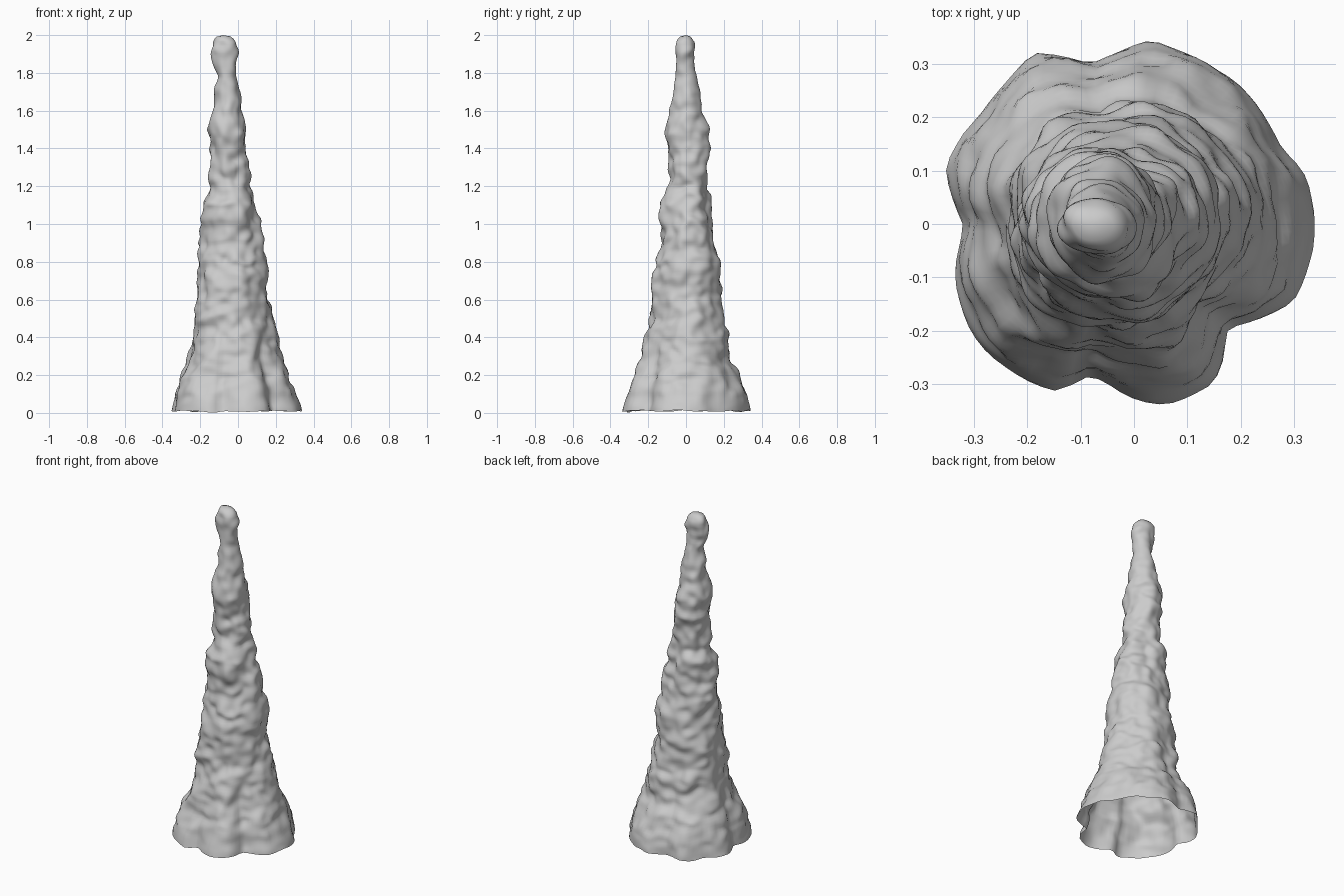
import bpy, bmesh, math
from mathutils import Vector, noise

if "Cube" in bpy.data.objects:
    bpy.data.objects.remove(bpy.data.objects["Cube"])

# Silhouette: z, left x, right x, front y, back y
PROFILE = [
    (0.01, -.345, .34, -.335, .335), (0.1, -.33, .315, -.31, .325), (0.2, -.30, .27, -.27, .28),
    (0.3, -.26, .23, -.235, .235), (0.4, -.235, .21, -.215, .225), (0.5, -.225, .18, -.195, .20),
    (0.6, -.23, .17, -.18, .19), (0.7, -.21, .165, -.175, .185), (0.8, -.205, .15, -.155, .17),
    (0.9, -.20, .135, -.125, .155), (1.0, -.195, .12, -.13, .14), (1.1, -.185, .09, -.135, .135),
    (1.2, -.15, .06, -.09, .11), (1.3, -.145, .055, -.10, .12), (1.4, -.15, .045, -.095, .125),
    (1.5, -.155, .04, -.11, .12), (1.6, -.13, .015, -.095, .085), (1.7, -.125, .0, -.07, .07),
    (1.78, -.105, -.015, -.055, .06), (1.85, -.14, -.007, -.055, .04), (1.91, -.15, -.005, -.06, .045),
    (1.97, -.14, -.015, -.05, .045), (1.992, -.12, -.035, -.032, .03)]

# Lobed foot outline: angle in degrees, radius
FOOT = [(0, .34), (12, .335), (30, .31), (60, .33), (85, .345), (103, .31), (120, .37), (140, .35),
        (162, .365), (180, .31), (200, .35), (220, .365), (245, .35), (255, .30), (280, .345),
        (295, .34), (312, .265), (335, .33), (360, .34)]
SIDES, RINGS = 88, 150


def sample(table, t):
    """Smoothly interpolate the rows of a table."""
    for a, b in zip(table, table[1:]):
        if t <= b[0]:
            f = max(0, (t - a[0]) / (b[0] - a[0]))
            f = f * f * (3 - 2 * f) * .5 + f * .5
            return [p + (q - p) * f for p, q in zip(a[1:], b[1:])]
    return table[-1][1:]


def bumps(p, seed):
    """Dripping lumps, finer and flatter at the second octave."""
    o = Vector((seed, seed * 2, 0))
    big = noise.noise(Vector((p.x * 9, p.y * 9, p.z * 7)) + o)
    small = noise.noise(Vector((p.x * 17, p.y * 17, p.z * 19)) - o)
    return big * .022 + small * .016


# Open-bottomed stalagmite shell
bm = bmesh.new()
rings = []
for i in range(RINGS + 1):
    z = 0.01 + 1.982 * i / RINGS
    l, r, f, b = sample(PROFILE, z)
    cx, cy, rx, ry = (l + r) / 2, (f + b) / 2, (r - l) / 2, (b - f) / 2
    fade = max(0, 1 - z / 0.75)
    ring = []
    for j in range(SIDES):
        a = 2 * math.pi * j / SIDES
        lobe = 1 + (sample(FOOT, math.degrees(a))[0] / .338 - 1) * fade
        d = Vector((math.cos(a), math.sin(a), 0))
        p = Vector((cx + rx * d.x * lobe, cy + ry * d.y * lobe, z))
        edge = min(1, .25 + z * 4) * min(1, rx / .09)
        p += d * bumps(p, 3.7) * edge
        p.z += noise.noise(p * 11) * (.012 if z < 1.9 else .003)
        p.z = max(0, p.z)
        ring.append(bm.verts.new(p))
    rings.append(ring)
for lo, hi in zip(rings, rings[1:]):
    for j in range(SIDES):
        k = (j + 1) % SIDES
        bm.faces.new((lo[j], lo[k], hi[k], hi[j]))

# Rounded tip
tip = bm.verts.new((-.08, 0, 2.0))
for j in range(SIDES):
    bm.faces.new((rings[-1][j], rings[-1][(j + 1) % SIDES], tip))

mesh = bpy.data.meshes.new("stalagmite")
bm.to_mesh(mesh)
bm.free()
mesh.polygons.foreach_set("use_smooth", [True] * len(mesh.polygons))
bpy.context.collection.objects.link(bpy.data.objects.new("stalagmite", mesh))
